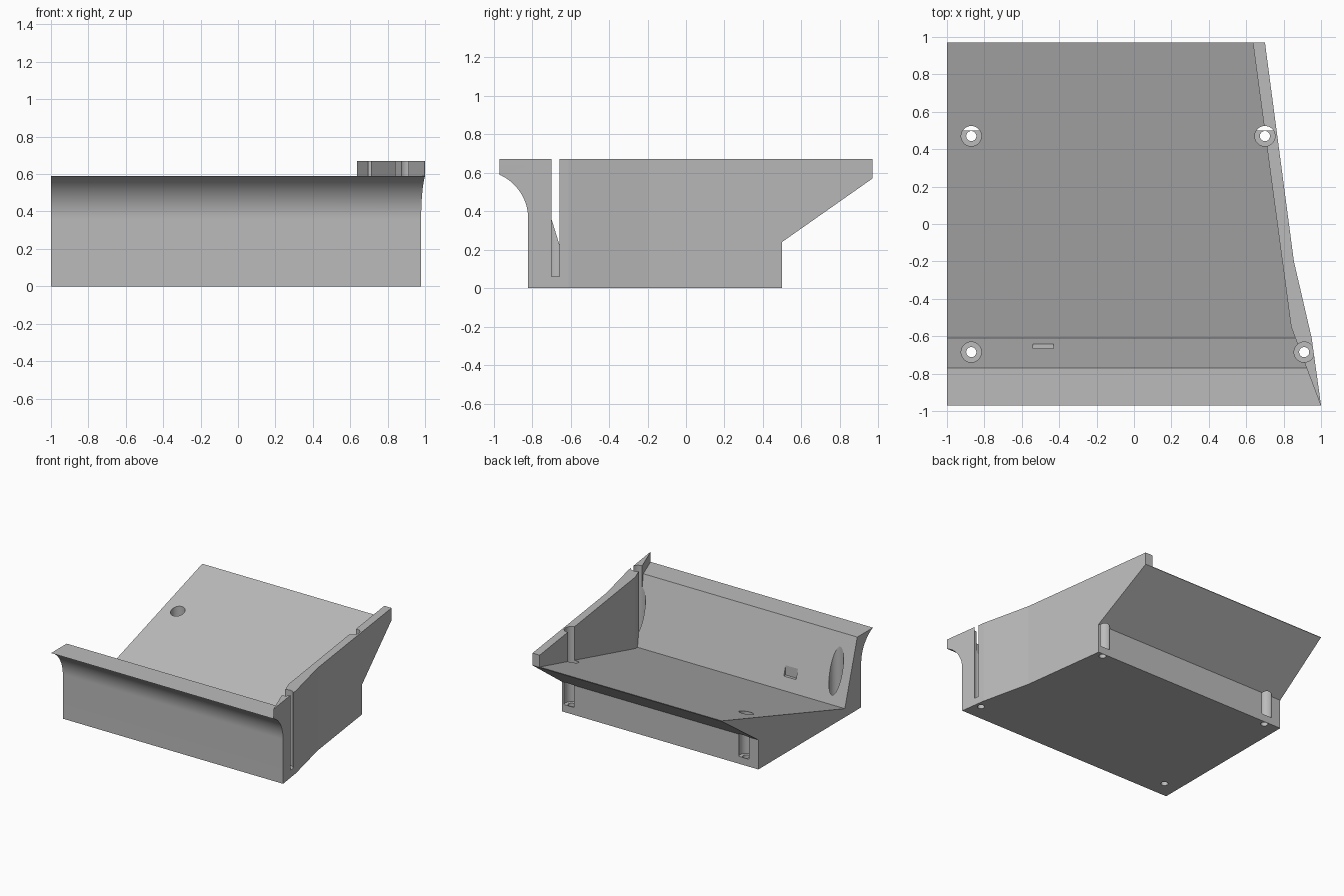
import bpy, bmesh
from math import sin, cos, radians

cube = bpy.data.objects.get("Cube")
if cube:
    bpy.data.objects.remove(cube, do_unlink=True)

grey = bpy.data.materials.new("plain grey")
grey.use_nodes = True
colour = (0.5, 0.5, 0.5, 1)
grey.diffuse_color = colour
grey.node_tree.nodes["Principled BSDF"].inputs["Base Color"].default_value = colour


def prism(name, points, axis, low, high):
    """Extrude a YZ profile along x, or an XY plan along z."""
    place = (lambda p, d: (d, *p)) if axis == "x" else (lambda p, d: (*p, d))
    bm = bmesh.new()
    ends = [[bm.verts.new(place(p, d)) for p in points] for d in (low, high)]
    bm.faces.new(ends[0])
    bm.faces.new(ends[1])
    n = len(points)
    for i in range(n):
        j = (i + 1) % n
        bm.faces.new((ends[0][i], ends[0][j], ends[1][j], ends[1][i]))
    bmesh.ops.recalc_face_normals(bm, faces=bm.faces)
    mesh = bpy.data.meshes.new(name)
    bm.to_mesh(mesh)
    bm.free()
    obj = bpy.data.objects.new(name, mesh)
    mesh.materials.append(grey)
    bpy.context.collection.objects.link(obj)
    return obj


def disc(x, y, radius, sides=96):
    turns = [radians(360 * i / sides) for i in range(sides)]
    return [(x + radius * cos(a), y + radius * sin(a)) for a in turns]


def combine(target, cutter, operation):
    """Apply a boolean and remove its helper."""
    cutter.hide_render = True
    mod = target.modifiers.new("shape", "BOOLEAN")
    mod.object, mod.operation, mod.solver = cutter, operation, "EXACT"
    bpy.ops.object.select_all(action="DESELECT")
    bpy.context.view_layer.objects.active = target
    target.select_set(True)
    bpy.ops.object.modifier_apply(modifier=mod.name)
    bpy.data.objects.remove(cutter, do_unlink=True)


# Side outline with the coved front under the lip
radius, steps = 0.251, 20
cove = [(-0.82 - radius + radius * cos(a), 0.36 + radius * sin(a))
        for a in (radians(66.4 * i / steps) for i in range(steps + 1))]
outline = [(-0.82, 0), *cove, (-0.97, 0.67), (0.97, 0.67), (0.97, 0.57), (0.5, 0.24), (0.5, 0)]
tray = prism("sloped_tray", outline, "x", -1, 1.1)

# Tapered plan of the outer side wall
plan = [(-1.2, -1.2), (1.033, -1.2), (1, -0.97), (0.95, -0.61), (0.855, -0.2), (0.683, 1.1), (-1.2, 1.1)]
combine(tray, prism("outer_plan", plan, "z", -0.2, 1), "INTERSECT")

# Hollow with sloping floor and leaning front wall, open at one end
hollow = prism("hollow", [(1.17, 0.638), (-0.61, 0.07), (-0.77, 0.59), (-1.1, 0.59),
                          (-1.1, 0.8), (1.17, 0.8)], "x", -1.1, 1.2)
inner = [(-1.3, -1.3), (0.998, -1.3), (0.998, -0.97), (0.84, -0.55), (0.618, 1.1), (0.605, 1.2), (-1.3, 1.2)]
combine(hollow, prism("inner_plan", inner, "z", -0.2, 1), "INTERSECT")
combine(tray, hollow, "DIFFERENCE")

# Counterbored screw holes, some breaking out through the walls
for x, y in ((-0.87, 0.47), (0.7, 0.47), (-0.87, -0.685), (0.91, -0.685)):
    combine(tray, prism("counterbore", disc(x, y, 0.054), "z", 0.06, 1), "DIFFERENCE")
    combine(tray, prism("screw_hole", disc(x, y, 0.027), "z", -0.1, 0.1), "DIFFERENCE")

# Small notch in the leaning front wall
notch = [(-0.665, 0.17), (-0.6, 0.17), (-0.6, 0.25), (-0.665, 0.25)]
combine(tray, prism("notch", notch, "x", -0.54, -0.43), "DIFFERENCE")

bpy.ops.object.shade_smooth_by_angle(angle=radians(4.5))
